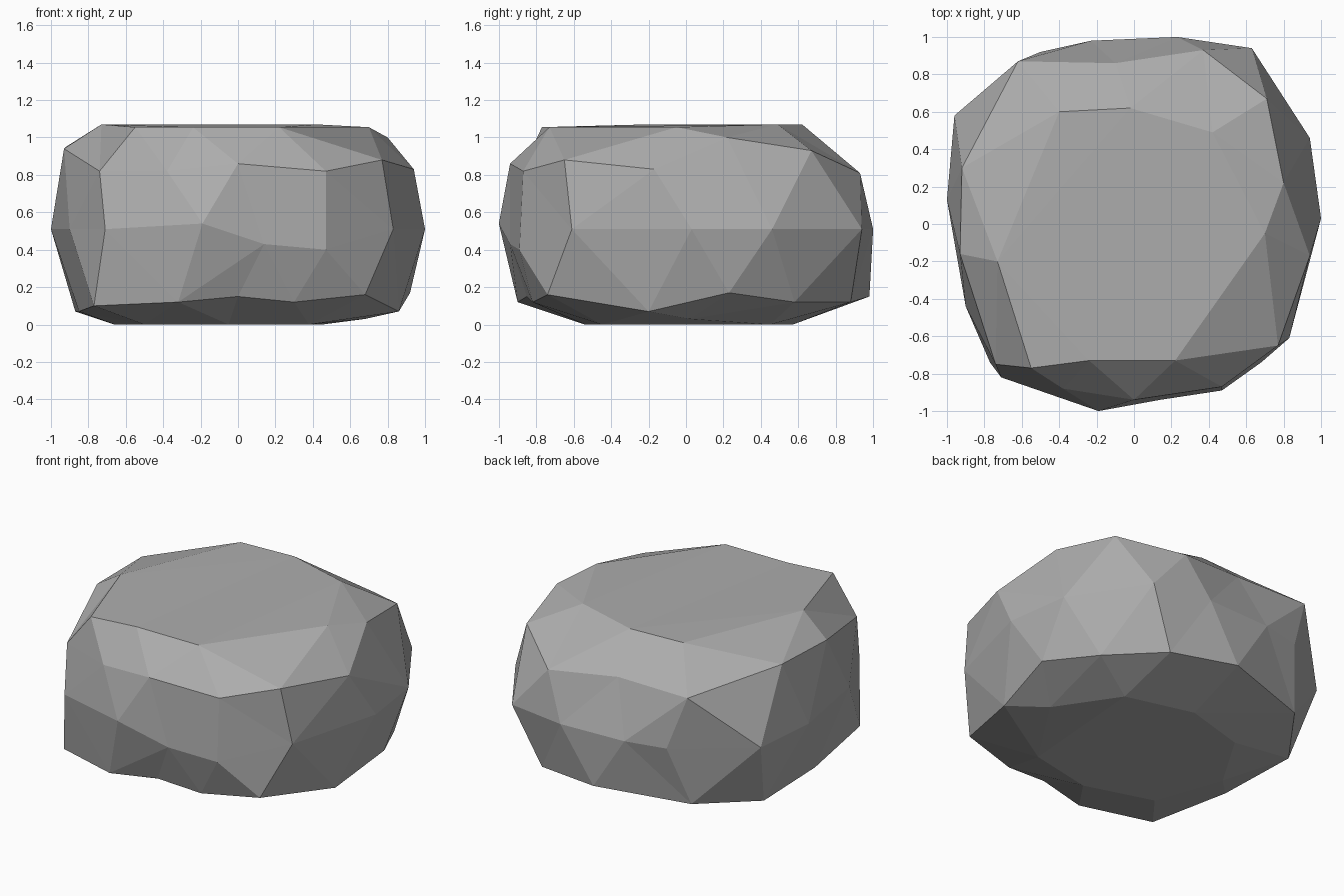
import bpy
import bmesh
from mathutils import Vector

default_cube = bpy.data.objects.get("Cube")
if default_cube:
    bpy.data.objects.remove(default_cube, do_unlink=True)


def flat_material(name, colour):
    """Plain material with matching viewport and render colour."""
    material = bpy.data.materials.new(name)
    material.use_nodes = True
    material.diffuse_color = colour
    shader = material.node_tree.nodes["Principled BSDF"]
    shader.inputs["Base Color"].default_value = colour
    shader.inputs["Roughness"].default_value = 0.9
    return material


def level(outline, height):
    """Cross-section points; a third value overrides the shared height."""
    return [Vector((p[0], p[1], p[2] if len(p) > 2 else height)) for p in outline]


# Cross-sections of the boulder, each running round from the front left corner
plateau = level([(-.55, -.77), (-.24, -.73), (.22, -.73), (.7, -.05),
                 (.42, .49, 1.07), (-.02, .62, 1.07), (-.4, .6, 1.07),
                 (-.73, -.2, 1.07)], 1.055)
shoulder = level([(-.74, -.75, .82), (-.38, -.88, .82), (0, -.94), (.47, -.87, .82),
                  (.77, -.65, .88), (.94, -.17, .83), (.8, .22, 1), (.71, .67, .93),
                  (.37, .93, .81), (-.1, .86), (-.62, .87),
                  (-.92, .3, .95), (-.93, -.16, .94)], .86)
waist = level([(-.71, -.82), (-.19, -1, .54), (.14, -.94, .43), (.47, -.89, .4),
               (.83, -.61), (1, .03), (.94, .46), (.63, .94), (.23, 1),
               (-.23, .98), (-.5, .92), (-.96, .58), (-1, .13), (-.9, -.44)], .51)
skirt = level([(-.77, -.74, .1), (-.32, -.9), (0, -.85, .15), (.3, -.82), (.68, -.74, .16),
               (.86, -.2, .07), (.92, .23, .17), (.75, .58), (.45, .88), (0, .98, .15),
               (-.6, .8), (-.87, .42, .07), (-.85, -.15, .07)], .12)
base = level([(-.5, -.4), (-.05, -.54), (.38, -.45), (.68, .02, .03), (.45, .45),
              (0, .57), (-.42, .45), (-.66, .05)], 0)

# Skin the points over a unit sphere, so that dents in the stone survive
points = plateau + shoulder + waist + skirt + base
centre = Vector((0, 0, .53))
bm = bmesh.new()
verts = []
for point in points:
    direction = point - centre
    direction.z *= 1.7
    verts.append(bm.verts.new(direction.normalized()))
bmesh.ops.convex_hull(bm, input=verts)

# Move every corner from the sphere to its place on the stone
for vert, point in zip(verts, points):
    vert.co = point
bmesh.ops.recalc_face_normals(bm, faces=bm.faces)

mesh = bpy.data.meshes.new("boulder")
bm.to_mesh(mesh)
bm.free()
mesh.materials.append(flat_material("stone grey", (.42, .42, .42, 1)))
boulder = bpy.data.objects.new("boulder", mesh)
bpy.context.collection.objects.link(boulder)
